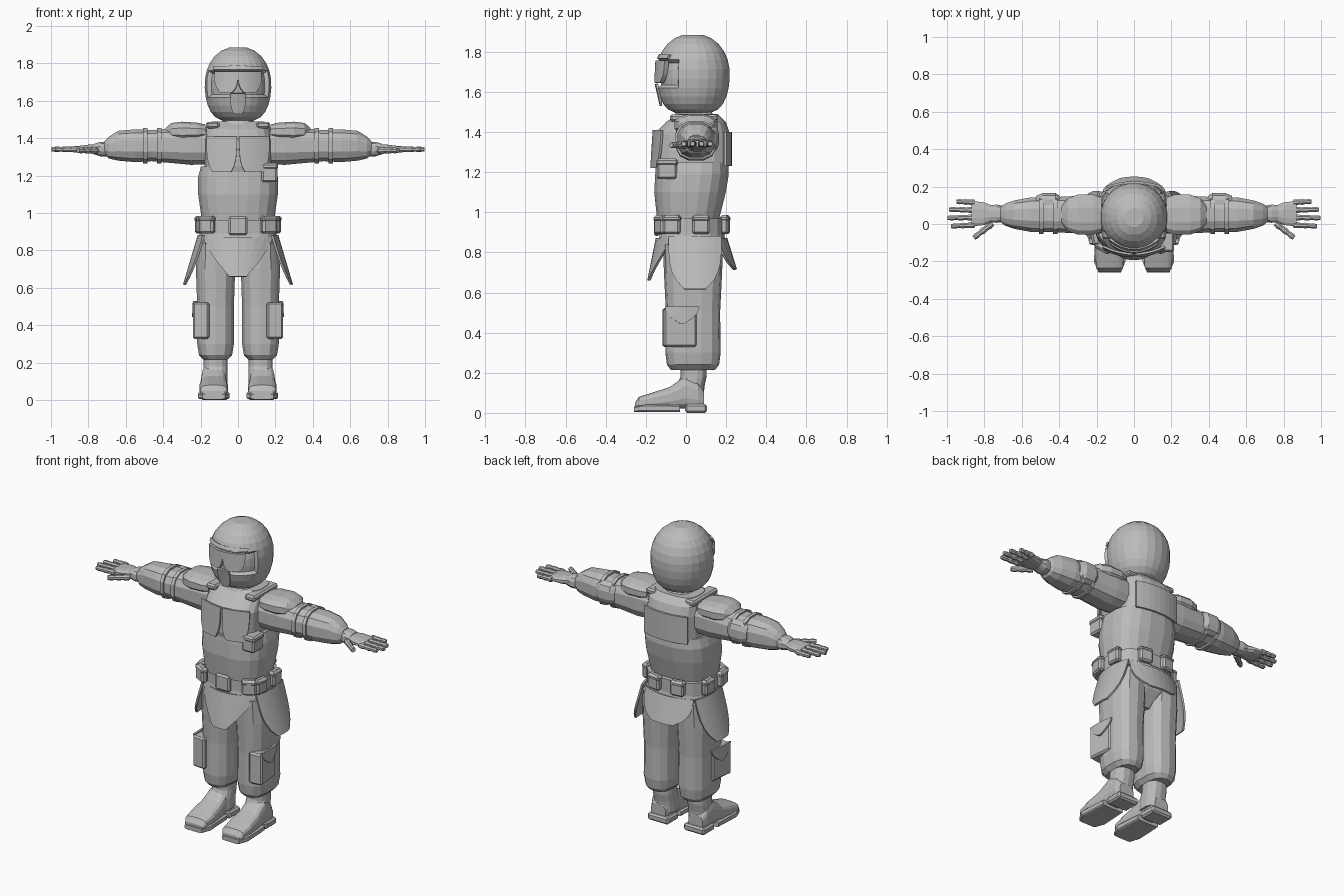
import bpy
import bmesh
import math
from mathutils import Matrix, Vector

cube = bpy.data.objects.get("Cube")
if cube:
    bpy.data.objects.remove(cube)

gray = bpy.data.materials.new("plain gray")
gray.use_nodes = True
gray.diffuse_color = (.5, .5, .5, 1)
gray.node_tree.nodes["Principled BSDF"].inputs["Base Color"].default_value = gray.diffuse_color


def finish(name, bm, mirror=False):
    bmesh.ops.recalc_face_normals(bm, faces=bm.faces)
    mesh = bpy.data.meshes.new(name)
    bm.to_mesh(mesh)
    bm.free()
    mesh.materials.append(gray)
    part = bpy.data.objects.new(name, mesh)
    bpy.context.collection.objects.link(part)
    if mirror:
        part.modifiers.new("Mirror", 'MIRROR')
    return part


def skin(sections, center, axis='z', sides=16, power=2.6, resting=False):
    """Skin rounded sections (position, radius, depth radius, optional depth shift)."""
    bm = bmesh.new()
    rings = []
    for position, wide, deep, *shift in sections:
        middle = center[1] + sum(shift) + (deep if resting else 0)
        ring = []
        for i in range(sides):
            angle = math.tau * (i + .5) / sides
            c, s = math.cos(angle), math.sin(angle)
            u = center[0] + wide * math.copysign(abs(c) ** (2 / power), c)
            v = middle + deep * math.copysign(abs(s) ** (2 / power), s)
            point = {'x': (position, u, v), 'y': (u, position, v), 'z': (u, v, position)}[axis]
            ring.append(bm.verts.new(point))
        rings.append(ring)
    for ring, following in zip(rings, rings[1:]):
        for i in range(sides):
            j = (i + 1) % sides
            bm.faces.new((ring[i], ring[j], following[j], following[i]))
    bm.faces.new(rings[0])
    bm.faces.new(rings[-1])
    bmesh.ops.recalc_face_normals(bm, faces=bm.faces)
    return bm


def loft(name, sections, center=(0, .03), mirror=False, **style):
    return finish(name, skin(sections, center, **style), mirror)


def plate(name, top, bottom, width, tip, near, far, curve, taper=4, middle=0,
          turn=0, shift=0, thick=.012, mirror=False):
    """Curved shield narrowing from width to tip, its distance going from near to far."""
    bm = bmesh.new()
    steps, columns = 6, 8
    spin = Matrix.Rotation(math.radians(turn), 3, 'Z')
    grid = []
    for row in range(steps + 1):
        t = row / steps
        half = tip + (width - tip) * (1 - t ** taper)
        distance = near + (far - near) * t
        line = []
        for column in range(columns + 1):
            x = middle + half * (2 * column / columns - 1)
            point = spin @ Vector((x, curve * x * x - distance, top + (bottom - top) * t))
            line.append(bm.verts.new(point + Vector((0, shift, 0))))
        grid.append(line)
    for line, following in zip(grid, grid[1:]):
        for i in range(columns):
            bm.faces.new((line[i], line[i + 1], following[i + 1], following[i]))
    part = finish(name, bm, mirror)
    solid = part.modifiers.new("Thickness", 'SOLIDIFY')
    solid.thickness = thick
    solid.offset = 0


def box(name, at, size, turn=0, mirror=False, bevel=.01):
    bm = bmesh.new()
    place = Matrix.Translation(at) @ Matrix.Rotation(math.radians(turn), 4, 'Z')
    bmesh.ops.create_cube(bm, size=1, matrix=place @ Matrix.Diagonal((*size, 1)))
    bmesh.ops.bevel(bm, geom=bm.edges[:], offset=bevel, segments=1, affect='EDGES')
    finish(name, bm, mirror)


# Helmet: an egg with a fuller jaw and a recessed face opening
rings = 13
shell = []
for i in range(1, rings):
    angle = math.pi * i / rings
    swell = math.sin(angle) ** (.5 if i < rings / 2 else .9)
    shell.append((1.69 - .2 * math.cos(angle), .18 * swell, .185 * swell))
bm = skin(shell, (0, .035), sides=24, power=2.1)
opening = []
for face in bm.faces:
    spot = face.calc_center_median()
    if 1.63 < spot.z < 1.77 and spot.y < -.05:
        opening.append(face)
bmesh.ops.inset_region(bm, faces=opening, thickness=.012, depth=-.02, use_even_offset=True)
finish("helmet", bm)
plate("goggles", top=1.757, bottom=1.645, width=.06, tip=.03, near=.14, far=.146, curve=3,
      middle=.06, thick=.025, mirror=True)
plate("brow_rim", top=1.785, bottom=1.765, width=.13, tip=.13, near=.13, far=.14, curve=3)
plate("chin_guard", top=1.64, bottom=1.53, width=.04, tip=.02, near=.15, far=.125, curve=3)

# Neck, torso and vest
loft("neck", [(1.42, .09, .1), (1.53, .08, .08)], center=(0, .04))
loft("collar", [(1.46, .1, .11), (1.5, .08, .09)], center=(0, .04))
loft("belly", [(.96, .195, .155, -.02), (1.1, .215, .18, -.01), (1.19, .215, .185),
               (1.25, .2, .18)], sides=20)
loft("vest", [(1.21, .175, .18), (1.25, .18, .19), (1.39, .18, .19), (1.45, .175, .15, .02),
              (1.49, .14, .1, .03)], sides=20, power=3)
plate("chest_panel", top=1.41, bottom=1.22, width=.08, tip=.05, near=.16, far=.173, curve=1.5,
      middle=.086, mirror=True)
plate("back_panel", top=1.4, bottom=1.23, width=.15, tip=.15, near=.223, far=.223, curve=1.2,
      turn=180)
box("shoulder_strap", at=(.135, .04, 1.47), size=(.07, .24, .035), mirror=True)
box("side_pouch", at=(.168, -.095, 1.215), size=(.085, .1, .1))
box("side_pouch_flap", at=(.17, -.095, 1.25), size=(.09, .11, .035))

# Belt with a ring of pouches
loft("belt", [(.89, .205, .165), (.97, .205, .165)], sides=20)
box("buckle", at=(0, -.145, .932), size=(.1, .03, .1))
pouches = {"front": (.165, -.125, 28), "hip_front": (.205, -.07, 80),
           "hip_back": (.207, .075, 92), "back": (.08, .195, 172)}
for label, (x, y, turn) in pouches.items():
    box(label + "_pouch", (x, y, .938), (.085, .04, .095), turn, mirror=True)
    box(label + "_pouch_flap", (x, y, .968), (.09, .046, .03), turn, mirror=True)

# Pelvis and armoured skirt flaps
loft("pelvis", [(.66, .06, .08), (.75, .19, .14), (.9, .2, .155)], sides=20)
loft("skirt_band", [(.86, .212, .168), (.89, .208, .162)], sides=20)
plate("front_flap", top=.87, bottom=.66, width=.185, tip=.045, near=.145, far=.187, curve=2.2,
      taper=1.3)
plate("back_flap", top=.87, bottom=.715, width=.165, tip=.075, near=.2, far=.248, curve=1.6,
      turn=180)
for side, turn in (("left", 90), ("right", -90)):
    plate(side + "_hip_flap", top=.88, bottom=.617, width=.13, tip=.055, near=.21, far=.288,
          curve=1.6, turn=turn, shift=.045)

# Trouser legs with cargo pockets
loft("leg", [(.215, .065, .11), (.24, .09, .13), (.3, .1, .138), (.5, .1, .135),
             (.7, .107, .145), (.84, .1, .15)], center=(.12, .035), sides=14, mirror=True)
box("cargo_pocket", at=(.19, -.032, .425), size=(.088, .165, .195), turn=6, mirror=True)
plate("cargo_flap", top=.53, bottom=.445, width=.085, tip=.01, near=.235, far=.239, curve=1,
      taper=2, turn=94, shift=-.035, mirror=True)

# Boots
loft("boot_shaft", [(.06, .066, .07, -.02), (.13, .066, .07, -.015), (.18, .065, .065),
                    (.25, .065, .066)], center=(.12, .037), sides=14, mirror=True)
loft("boot_foot", [(-.255, .06, .015), (-.235, .073, .03), (-.16, .078, .042), (-.08, .072, .055),
                   (0, .065, .084), (.06, .063, .07), (.09, .05, .045)], center=(.13, .02),
     axis='y', power=3.2, resting=True, mirror=True)
loft("front_sole", [(-.26, .06, .014), (-.2, .085, .02), (-.03, .075, .018)], center=(.13, .004),
     axis='y', power=6, resting=True, mirror=True)
box("heel", at=(.126, .05, .022), size=(.145, .11, .044), mirror=True)

# Arms with shoulder and elbow armour
arm = dict(center=(.05, 1.36), axis='x', sides=12, mirror=True)
loft("arm", [(.13, .1, .1), (.25, .105, .105), (.46, .095, .085), (.55, .095, .09),
             (.64, .078, .082), (.69, .06, .06, -.01), (.715, .04, .035, -.01)], **arm)
loft("shoulder_pad", [(.175, .095, .04), (.22, .11, .05), (.3, .11, .055), (.355, .09, .048),
                      (.388, .045, .02)], **{**arm, "center": (.05, 1.435)})
for label, x in (("upper", .41), ("lower", .485)):
    loft(label + "_elbow_strap", [(x, .105, .097), (x + .022, .105, .097)], **arm)
loft("elbow_pad", [(.395, .04, .05), (.42, .057, .07), (.49, .057, .07), (.525, .04, .05)],
     **{**arm, "center": (.11, 1.367)})

# Gloves: cuff and palm
hand = dict(arm, center=(.055, 1.342))
loft("glove_cuff", [(.7, .044, .04), (.735, .05, .04), (.77, .046, .028)], **hand)
loft("palm", [(.755, .042, .025), (.8, .062, .024), (.87, .07, .015)], **hand)


def digit(name, start, length, angle, radius=.018):
    """Three bulging joints in a row, pointing away from the palm."""
    joints = []
    for joint in range(3):
        for along, swell in ((.04, .85), (.5, 1), (.96, .78)):
            thick = radius * swell * (1 - .08 * joint)
            joints.append((length * (joint + along) / 3, thick, thick))
    bm = skin(joints, (0, 0), axis='x', sides=8, power=2)
    bm.transform(Matrix.Translation(start) @ Matrix.Rotation(math.radians(angle), 4, 'Z'))
    finish(name, bm, mirror=True)


# Fingers fanned evenly across the palm, then the thumb
for i, (label, length) in enumerate(dict(index=.13, middle=.15, ring=.14, little=.1).items()):
    digit(label + "_finger", (.85, .04 * i - .005, 1.341), length, 2 * i - 3)
digit("thumb", (.755, .005, 1.335), .13, -38, radius=.02)
